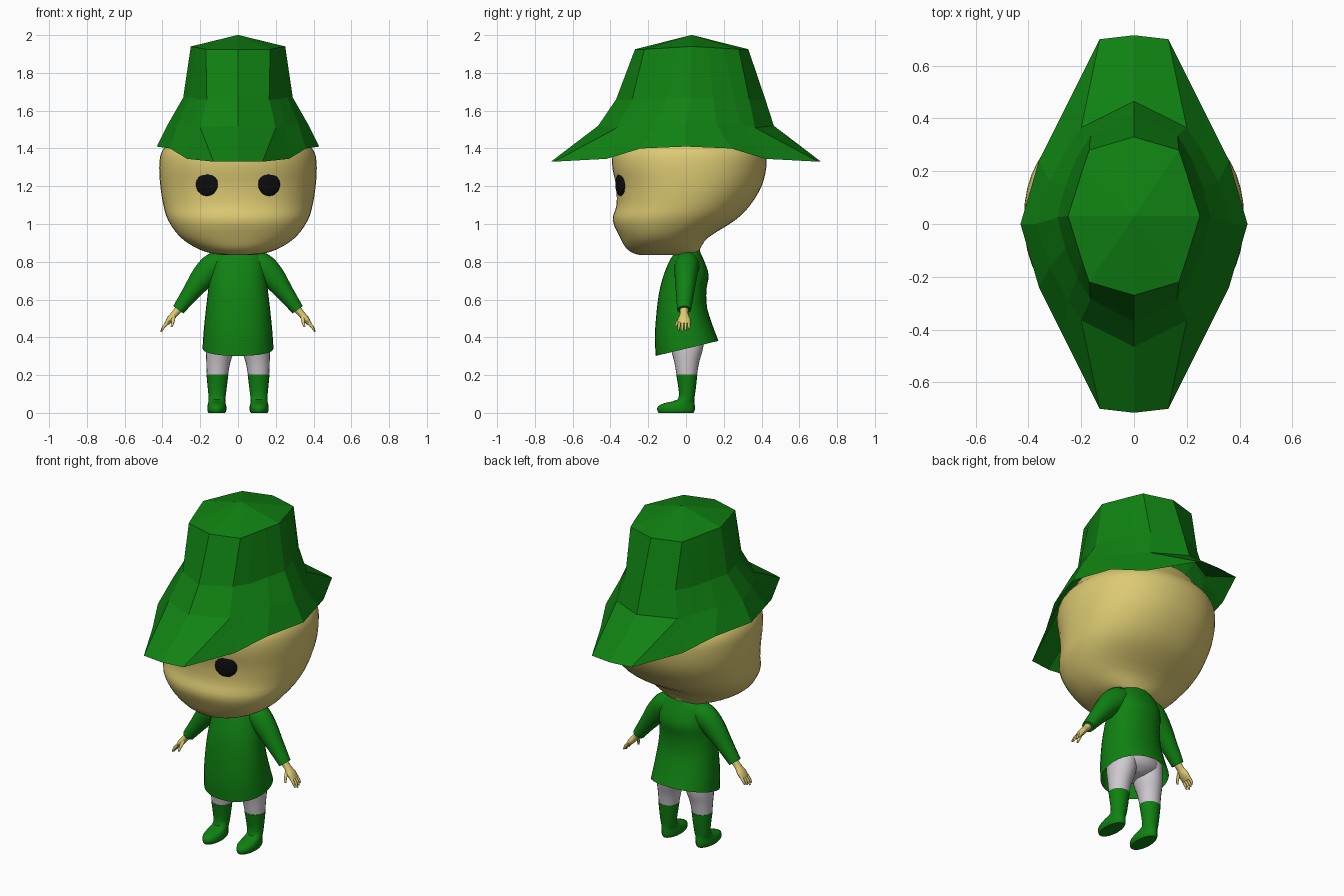
import bpy, bmesh, math
from mathutils import Vector

cube = bpy.data.objects.get("Cube")
if cube:
    bpy.data.objects.remove(cube, do_unlink=True)


def material(name, rgb):
    m = bpy.data.materials.new(name)
    m.use_nodes = True
    m.diffuse_color = (*rgb, 1)
    bsdf = m.node_tree.nodes["Principled BSDF"]
    bsdf.inputs["Base Color"].default_value = (*rgb, 1)
    bsdf.inputs["Roughness"].default_value = 0.8
    return m


GREEN = material("cloth green", (0.005, 0.22, 0.006))
SKIN = material("skin tan", (0.72, 0.59, 0.17))
WHITE = material("trouser white", (0.62, 0.58, 0.62))
BLACK = material("eye black", (0.004, 0.004, 0.005))


def skin_rings(name, rings, mat, caps=(True, True), smooth=True):
    """Bridge equal rings of points into one surface."""
    bm = bmesh.new()
    loops = [[bm.verts.new(p) for p in ring] for ring in rings]
    n = len(loops[0])
    for a, b in zip(loops, loops[1:]):
        for i in range(n):
            j = (i + 1) % n
            bm.faces.new((a[i], a[j], b[j], b[i]))
    if caps[0]:
        bm.faces.new(loops[0])
    if caps[1]:
        bm.faces.new(loops[-1])
    bmesh.ops.recalc_face_normals(bm, faces=bm.faces)
    me = bpy.data.meshes.new(name)
    bm.to_mesh(me)
    bm.free()
    me.materials.append(mat)
    ob = bpy.data.objects.new(name, me)
    bpy.context.collection.objects.link(ob)
    if smooth:
        bpy.ops.object.select_all(action='DESELECT')
        ob.select_set(True)
        bpy.context.view_layer.objects.active = ob
        bpy.ops.object.shade_smooth_by_angle(angle=math.radians(50))
    return ob


def refine(rows, steps):
    """Catmull-Rom curve through profile rows."""
    rows = [Vector(r) for r in rows]
    ext = [rows[0]] + rows + [rows[-1]]
    out = []
    for a, b, c, d in zip(ext, ext[1:], ext[2:], ext[3:]):
        for k in range(steps):
            t = k / steps
            out.append(b + 0.5 * t * ((c - a) + t * ((2 * a - 5 * b + 4 * c - d)
                                                     + t * (3 * (b - c) + d - a))))
    return out + [rows[-1]]


def loft(name, rows, mat, side=1, power=2.0, seg=32, steps=3, caps=(True, True)):
    """Rows: height, half width, front y, back y, centre x, slope along y."""
    rings = []
    for z, w, front, back, cx, slope in refine(rows, steps):
        ring = []
        for i in range(seg):
            a = 2 * math.pi * i / seg
            c, s = math.cos(a), math.sin(a)
            x = math.copysign(abs(c) ** (2 / power), c) * w + cx
            y = math.copysign(abs(s) ** (2 / power), s) * (back - front) / 2 + (front + back) / 2
            ring.append((side * x, y, z + slope * y))
        rings.append(ring)
    return skin_rings(name, rings, mat, caps)


def limb(name, rows, mat, side=1, seg=16, steps=3):
    """Rows: x, y, z, radius in the x-z plane, radius along y."""
    pts = refine(rows, steps)
    rings = []
    for k, p in enumerate(pts):
        d = pts[min(k + 1, len(pts) - 1)] - pts[max(k - 1, 0)]
        across = Vector((-d[2], 0, d[0])).normalized()
        ring = []
        for i in range(seg):
            a = 2 * math.pi * i / seg
            q = Vector(p[:3]) + across * p[3] * math.cos(a) + Vector((0, p[4] * math.sin(a), 0))
            ring.append((side * q.x, q.y, q.z))
        rings.append(ring)
    return skin_rings(name, rings, mat)


# Head, with the flatter face at the front and a rounded skull
loft("head", [(0.835, 0.05, -0.23, 0.04, 0, 0), (0.842, 0.13, -0.27, 0.06, 0, 0),
              (0.87, 0.215, -0.315, 0.075, 0, 0), (0.93, 0.305, -0.35, 0.12, 0, 0),
              (1.02, 0.37, -0.388, 0.26, 0, 0), (1.1, 0.395, -0.368, 0.34, 0, 0),
              (1.2, 0.411, -0.37, 0.4, 0, 0), (1.3, 0.417, -0.39, 0.425, 0, 0),
              (1.38, 0.405, -0.385, 0.42, 0, 0), (1.45, 0.35, -0.34, 0.365, 0, 0),
              (1.55, 0.27, -0.26, 0.28, 0, 0), (1.62, 0.1, -0.1, 0.1, 0, 0)],
     SKIN, power=2.2, seg=48)
loft("neck", [(0.8, 0.065, -0.06, 0.07, 0, 0), (0.87, 0.068, -0.06, 0.075, 0, 0),
              (0.94, 0.1, -0.08, 0.12, 0, 0)], SKIN)


# Hat: faceted rings, each given as one quarter from the side to the middle
def hat_ring(quarter, shift=0.0):
    back = [Vector((x, y + shift, z)) for x, y, z in quarter]
    half = back + [Vector((-p.x, p.y, p.z)) for p in back[-2::-1]]
    front = [Vector((p.x, 2 * shift - p.y, p.z)) for p in half[-2:0:-1]]
    return half + front


hat_rows = [
    ([(0.43, 0, 1.41), (0.36, 0.24, 1.4), (0.27, 0.42, 1.345), (0.13, 0.7, 1.33), (0, 0.715, 1.33)], 0),
    ([(0.37, 0, 1.53), (0.32, 0.16, 1.53), (0.25, 0.29, 1.52), (0.2, 0.365, 1.51), (0, 0.465, 1.52)], 0),
    ([(0.29, 0, 1.67), (0.26, 0.12, 1.67), (0.215, 0.23, 1.66), (0.165, 0.31, 1.66), (0, 0.395, 1.66)], 0.025),
    ([(0.25, 0, 1.94), (0.223, 0.085, 1.935), (0.197, 0.17, 1.93), (0.17, 0.25, 1.925), (0, 0.3, 1.925)], 0.03),
    ([(0.004, 0, 2.0), (0.003, 0.001, 2.0), (0.002, 0.002, 2.0), (0.001, 0.003, 2.0), (0, 0.004, 2.0)], 0.03)]
skin_rings("hat", [hat_ring(q, s) for q, s in hat_rows], GREEN, (False, True), smooth=False)

# Tunic with a hem that drops toward the front
loft("tunic", [(0.34, 0.188, -0.16, 0.172, 0, 0.24), (0.43, 0.182, -0.165, 0.145, 0, 0.15),
               (0.55, 0.17, -0.155, 0.112, 0, 0.05), (0.65, 0.158, -0.14, 0.108, 0, 0),
               (0.73, 0.15, -0.118, 0.12, 0, 0), (0.8, 0.142, -0.09, 0.098, 0, 0),
               (0.84, 0.12, -0.065, 0.08, 0, 0), (0.86, 0.075, -0.055, 0.072, 0, 0)],
     GREEN, power=2.2, caps=(False, True))

# Hips
loft("hips", [(0.34, 0.05, -0.05, 0.06, 0, 0.1), (0.37, 0.13, -0.09, 0.105, 0, 0.1),
              (0.44, 0.155, -0.11, 0.115, 0, 0), (0.55, 0.12, -0.1, 0.08, 0, 0)], WHITE)

for label, s in (("left", 1), ("right", -1)):
    # Eye
    bpy.ops.mesh.primitive_uv_sphere_add(segments=16, ring_count=10, radius=1,
                                         location=(s * 0.165, -0.347, 1.21),
                                         rotation=(0, 0, s * 0.36))
    eye = bpy.context.object
    eye.name = label + "_eye"
    eye.scale = (0.062, 0.018, 0.062)
    eye.data.materials.append(BLACK)

    # Trouser leg and boot
    loft(label + "_leg", [(0.2, 0.056, -0.05, 0.058, 0.109, 0), (0.27, 0.064, -0.062, 0.07, 0.104, 0),
                          (0.34, 0.076, -0.08, 0.09, 0.094, 0), (0.43, 0.078, -0.09, 0.1, 0.085, 0)],
         WHITE, s, seg=20)
    loft(label + "_boot", [(0, 0.043, -0.145, 0.04, 0.112, 0), (0.012, 0.05, -0.152, 0.046, 0.112, 0),
                           (0.035, 0.05, -0.148, 0.047, 0.112, 0), (0.053, 0.046, -0.11, 0.045, 0.112, 0),
                           (0.072, 0.044, -0.042, 0.044, 0.111, 0), (0.13, 0.05, -0.04, 0.052, 0.11, 0),
                           (0.203, 0.058, -0.052, 0.06, 0.109, 0)],
         GREEN, s, seg=20, steps=2)

    # Sleeve
    limb(label + "_sleeve", [(0.06, 0.005, 0.795, 0.06, 0.06), (0.12, 0.005, 0.778, 0.073, 0.066),
                             (0.18, 0, 0.725, 0.066, 0.06), (0.25, -0.005, 0.635, 0.047, 0.048),
                             (0.316, -0.01, 0.546, 0.033, 0.037)], GREEN, s)

    # Palm, fingers and thumb
    limb(label + "_palm", [(0.305, -0.01, 0.56, 0.022, 0.024), (0.335, -0.01, 0.525, 0.018, 0.022),
                           (0.36, -0.01, 0.495, 0.018, 0.034), (0.38, -0.01, 0.47, 0.011, 0.031)],
         SKIN, s, seg=12)
    for k, name in enumerate(("index", "middle", "ring", "little")):
        y = -0.034 + 0.016 * k
        reach = 1 - 0.12 * abs(k - 1)
        limb(f"{label}_{name}_finger",
             [(0.37, y, 0.483, 0.009, 0.008),
              (0.37 + 0.025 * reach, y * 1.1, 0.483 - 0.03 * reach, 0.008, 0.0075),
              (0.37 + 0.038 * reach, y * 1.15, 0.483 - 0.055 * reach, 0.004, 0.004)],
             SKIN, s, seg=8, steps=2)
    limb(label + "_thumb", [(0.343, -0.025, 0.512, 0.013, 0.011), (0.345, -0.045, 0.482, 0.009, 0.009),
                            (0.352, -0.055, 0.455, 0.005, 0.005)], SKIN, s, seg=8, steps=2)
